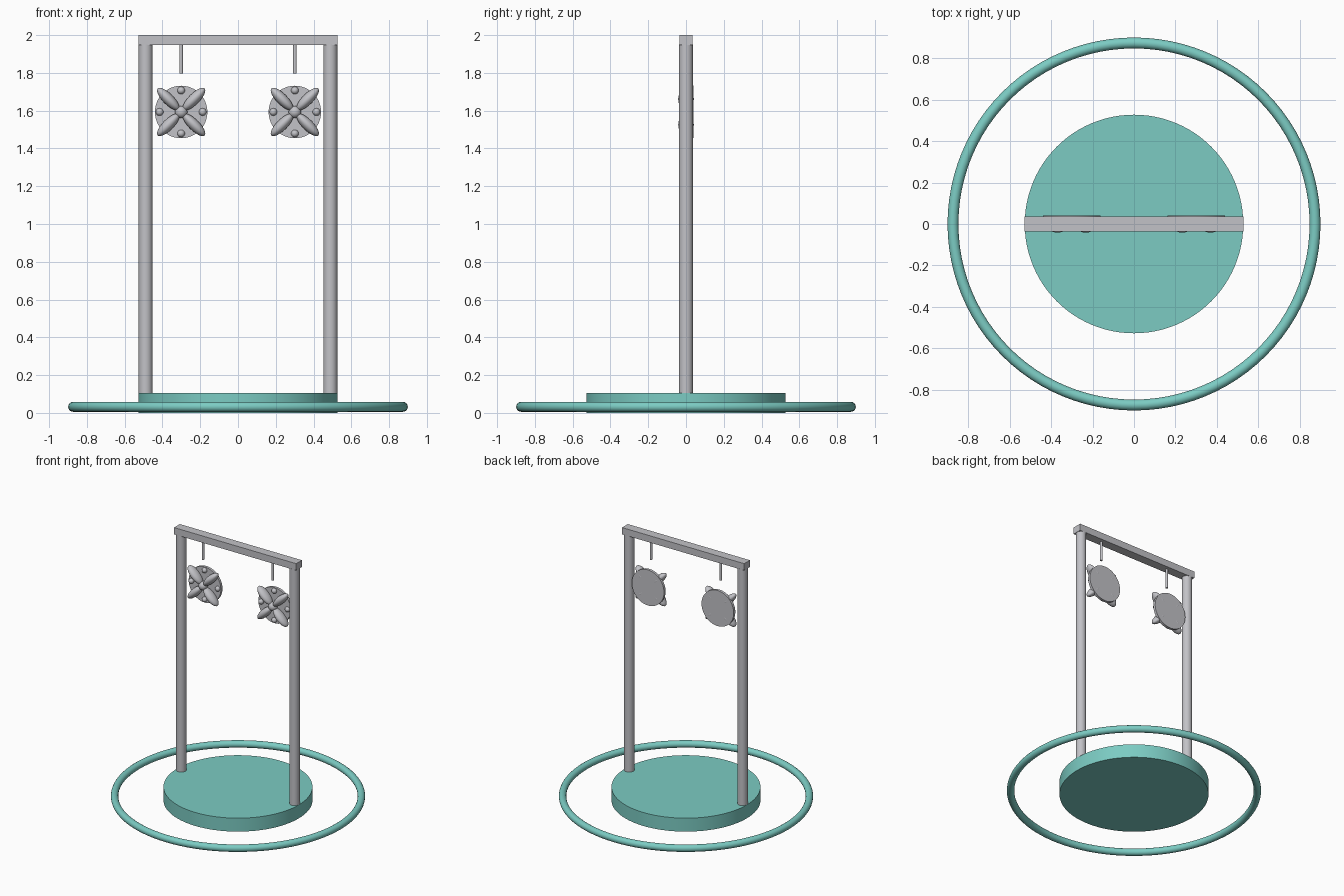
import bpy, math
from mathutils import Matrix, Vector

if "Cube" in bpy.data.objects:
    bpy.data.objects.remove(bpy.data.objects["Cube"], do_unlink=True)


def material(name, rgb):
    m = bpy.data.materials.new(name)
    m.use_nodes = True
    m.diffuse_color = (*rgb, 1)
    m.node_tree.nodes["Principled BSDF"].inputs["Base Color"].default_value = (*rgb, 1)
    return m


TEAL = material("soft teal", (0.20, 0.60, 0.545))
GREY = material("light grey", (0.54, 0.54, 0.57))


def finish(name, mat, smooth=True):
    ob = bpy.context.object
    ob.name = ob.data.name = name
    ob.data.materials.append(mat)
    if smooth:
        bpy.ops.object.shade_smooth_by_angle(angle=math.radians(40))
    return ob


def cylinder(name, mat, radius, depth, loc, rot=(0, 0, 0), verts=32):
    bpy.ops.mesh.primitive_cylinder_add(vertices=verts, radius=radius, depth=depth,
                                        location=loc, rotation=rot)
    return finish(name, mat)


def ellipsoid(name, mat, radii, loc, turn=0.0):
    # Poles point along the first radius; turn spins it in the front plane
    bpy.ops.mesh.primitive_uv_sphere_add(segments=20, ring_count=12, radius=1)
    ob = finish(name, mat)
    ob.data.transform(Matrix.Rotation(-turn, 4, 'Y') @ Matrix.Diagonal((*radii, 1))
                      @ Matrix.Rotation(math.pi / 2, 4, 'Y'))
    ob.location = loc
    return ob


# Base disc and the loose ring around it
cylinder("base_disc", TEAL, 0.527, 0.105, (0, 0, 0.0525), verts=96)
bpy.ops.mesh.primitive_torus_add(major_radius=0.873, minor_radius=0.0263,
                                 major_segments=96, minor_segments=16,
                                 location=(0, 0, 0.032))
finish("outer_ring", TEAL)

# Top beam
bpy.ops.mesh.primitive_cube_add(size=1, location=(0, 0, 1.9735))
bpy.context.object.data.transform(Matrix.Diagonal((1.054, 0.071, 0.053, 1)))
finish("top_beam", GREY, smooth=False)

for side, s in (("left", 1), ("right", -1)):
    # Post and short hanger
    cylinder(side + "_post", GREY, 0.0368, 1.845, (s * 0.489, 0, 1.0265))
    cylinder(side + "_hanger", GREY, 0.0095, 0.15, (s * 0.301, 0, 1.873), verts=16)

    # Flower medallion: backing plate, centre, petals and studs
    c = Vector((s * 0.301, 0, 1.593))
    cylinder(side + "_flower_plate", GREY, 0.139, 0.02, c + Vector((0, 0.03, 0)),
             rot=(math.pi / 2, 0, 0), verts=48)
    ellipsoid(side + "_flower_centre", GREY, (0.033, 0.033, 0.033), c)
    for i in range(4):
        a = i * math.pi / 2
        d = Vector((math.cos(a), 0, math.sin(a)))
        ellipsoid(f"{side}_flower_stud_{i + 1}", GREY, (0.02, 0.02, 0.02),
                  c + d * 0.114 + Vector((0, 0.018, 0)))
        a += math.pi / 4
        d = Vector((math.cos(a), 0, math.sin(a)))
        ellipsoid(f"{side}_flower_petal_{i + 1}", GREY, (0.08, 0.0415, 0.029),
                  c + d * 0.096, a)
